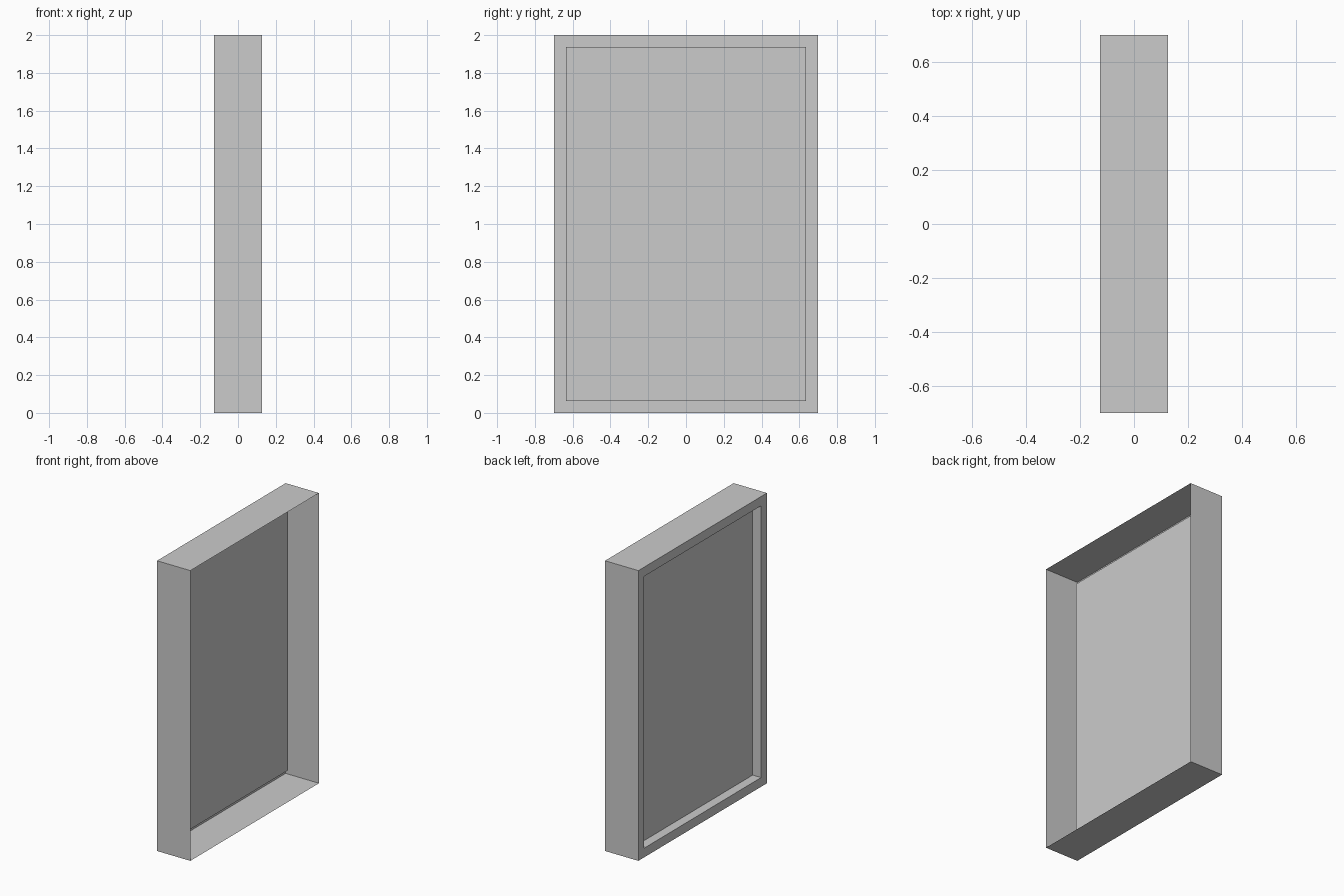
import bpy, bmesh
from mathutils import Vector

if "Cube" in bpy.data.objects:
    bpy.data.objects.remove(bpy.data.objects["Cube"])

DEPTH, WIDTH, HEIGHT = 0.254, 1.4, 2.0
BORDER, RECESS = 0.09, 0.064

bm = bmesh.new()

# Thin-walled case standing on the ground
bmesh.ops.create_cube(bm, size=1)
bmesh.ops.scale(bm, vec=(DEPTH, WIDTH, HEIGHT), verts=bm.verts)
bmesh.ops.translate(bm, vec=(0, 0, HEIGHT / 2), verts=bm.verts)

# Leave the +x side open
bm.normal_update()
open_side = [f for f in bm.faces if f.normal.x > 0.9]
bmesh.ops.delete(bm, geom=open_side, context='FACES_ONLY')

# Flat border on the -x side, then a panel stepped inwards
panel = next(f for f in bm.faces if f.normal.x < -0.9)
for v in panel.verts:
    v.select = False
bmesh.ops.inset_individual(bm, faces=[panel], thickness=BORDER)
panel = bmesh.ops.extrude_discrete_faces(bm, faces=[panel])["faces"][0]
bmesh.ops.translate(bm, vec=Vector((RECESS, 0, 0)), verts=panel.verts)
bm.normal_update()

mesh = bpy.data.meshes.new("framed_panel")
bm.to_mesh(mesh)
bm.free()
bpy.context.collection.objects.link(bpy.data.objects.new("framed_panel", mesh))
